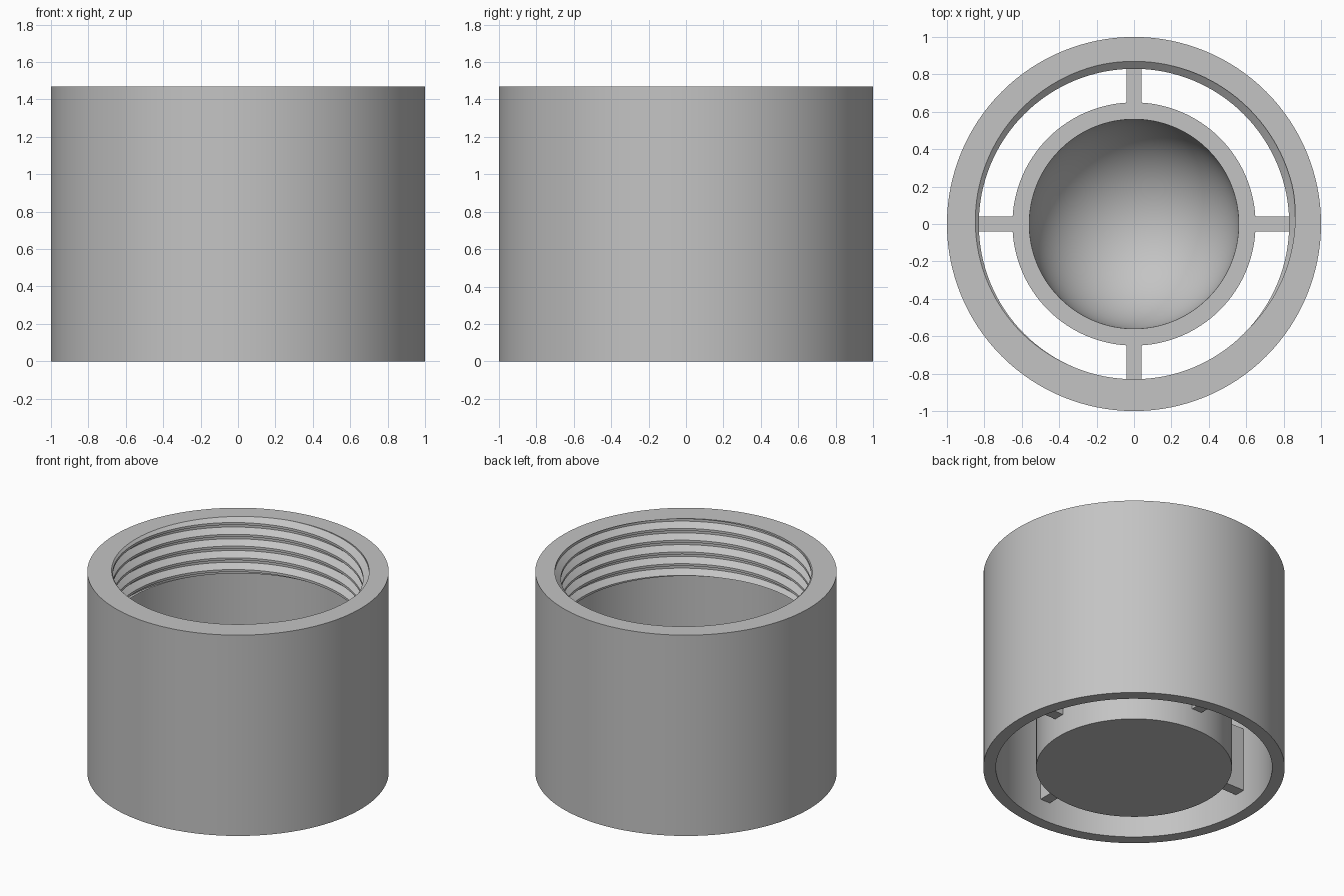
import bpy, bmesh, math

cube = bpy.data.objects.get("Cube")
if cube:
    bpy.data.objects.remove(cube, do_unlink=True)

SEG = 128
HEIGHT, CAP_Z, CUP_Z = 1.47, 1.05, 0.62
R_OUT, R_WALL = 1.0, 0.917
R_CUP, R_BOWL = 0.65, 0.56
PITCH = 0.086

grey = bpy.data.materials.new("plain_grey")
grey.use_nodes = True
GREY = (0.55, 0.55, 0.55, 1)
grey.diffuse_color = GREY
grey.node_tree.nodes["Principled BSDF"].inputs["Base Color"].default_value = GREY


def finish(name, bm):
    mesh = bpy.data.meshes.new(name)
    bm.to_mesh(mesh)
    bm.free()
    mesh.materials.append(grey)
    obj = bpy.data.objects.new(name, mesh)
    bpy.context.collection.objects.link(obj)
    bpy.ops.object.select_all(action='DESELECT')
    obj.select_set(True)
    bpy.context.view_layer.objects.active = obj
    bpy.ops.object.shade_smooth_by_angle(angle=math.radians(30))
    return obj


def revolve(name, profile_at):
    """Sweep profile_at(turn) -> [(radius, z)] once round the z axis."""
    bm = bmesh.new()
    columns = []
    for i in range(SEG + 1):
        turn = i / SEG
        c, s = math.cos(turn * math.tau), math.sin(turn * math.tau)
        columns.append([bm.verts.new((r * c, r * s, z)) for r, z in profile_at(turn)])
    for a, b in zip(columns, columns[1:]):
        for j in range(len(a) - 1):
            bm.faces.new((a[j], b[j], b[j + 1], a[j + 1]))
    bmesh.ops.remove_doubles(bm, verts=bm.verts, dist=0.0001)
    return finish(name, bm)


# Thread shape over one pitch: (fraction, radius)
THREAD = [(0, 0.83), (0.2, 0.83), (0.6, 0.87), (0.85, 0.87), (1, 0.83)]


def thread_radius(phase):
    f = phase % 1
    for (f0, r0), (f1, r1) in zip(THREAD, THREAD[1:]):
        if f <= f1:
            return r0 + (r1 - r0) * (f - f0) / (f1 - f0)


def thread(turn):
    """Helical thread points from the top edge down, trimmed at both ends."""
    points = []
    for k in range(7, -3, -1):
        for f, _ in reversed(THREAD[:-1]):
            z = CAP_Z + (k + f + turn) * PITCH
            z = min(max(z, CAP_Z), HEIGHT)
            points.append((thread_radius((z - CAP_Z) / PITCH - turn), z))
    return points


# Outer sleeve with the threaded collar at its top
revolve("threaded_sleeve", lambda t: [(R_WALL, 0), (R_OUT, 0), (R_OUT, HEIGHT)]
        + thread(t) + [(R_WALL, CAP_Z)])
revolve("lower_inner_wall", lambda t: [(R_WALL, CUP_Z), (R_WALL, 0)])
revolve("upper_inner_wall", lambda t: [(R_WALL, CUP_Z), (R_WALL, CAP_Z)])

# Cup with a round hollow
revolve("cup", lambda t: [(0, 0), (R_CUP, 0), (R_CUP, CUP_Z), (R_BOWL, CUP_Z)])
bowl = [(R_BOWL * math.sin(a), CUP_Z - R_BOWL * math.cos(a))
        for a in (math.pi / 2 * i / 24 for i in range(25))]
revolve("cup_hollow", lambda t: bowl)

# Four spokes joining the cup to the sleeve
SPOKE_BASE = 0.15
for i, side in enumerate(("left", "back", "right", "front")):
    bm = bmesh.new()
    bmesh.ops.create_cube(bm, size=1)
    bmesh.ops.scale(bm, verts=bm.verts, vec=(0.28, 0.08, CUP_Z - SPOKE_BASE))
    bmesh.ops.translate(bm, verts=bm.verts, vec=(0.785, 0, (CUP_Z + SPOKE_BASE) / 2))
    spoke = finish(side + "_spoke", bm)
    spoke.rotation_euler.z = i * math.pi / 2
